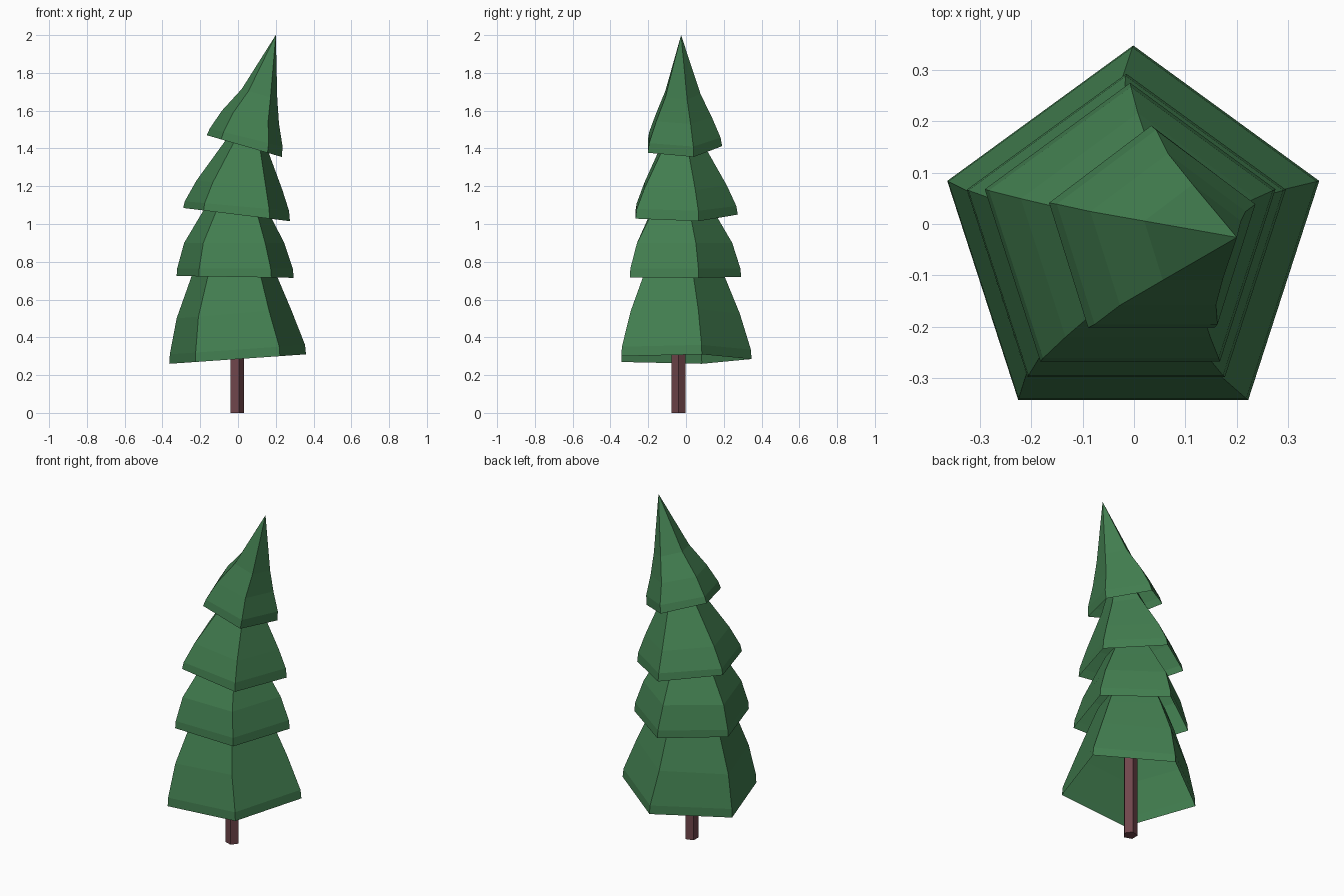
import bpy, bmesh, math

if "Cube" in bpy.data.objects:
    bpy.data.objects.remove(bpy.data.objects["Cube"])

def material(name, color):
    m = bpy.data.materials.new(name)
    m.diffuse_color = (*color, 1)
    m.use_nodes = True
    m.node_tree.nodes["Principled BSDF"].inputs["Base Color"].default_value = m.diffuse_color
    return m

GREEN = material("needles", (0.055, 0.21, 0.08))
BROWN = material("bark", (0.16, 0.06, 0.07))
WIDTH = 2 * math.cos(math.radians(18))      # width of a unit pentagon

def loft(name, rings, cy, start, mat, caps=False):
    """Join tilted pentagon rings, each given as (left x, left z, right x, right z)."""
    bm = bmesh.new()
    loops = []
    for xl, zl, xr, zr in rings:
        r = math.hypot(xr - xl, zr - zl) / WIDTH
        loop = []
        for i in range(5):
            a = math.radians(start + 72 * i)
            u = math.cos(a) / WIDTH
            loop.append(bm.verts.new(((xl + xr) / 2 + u * (xr - xl),
                                      cy + r * math.sin(a),
                                      (zl + zr) / 2 + u * (zr - zl))))
        loops.append(loop)
    for lo, hi in zip(loops, loops[1:]):
        for i in range(5):
            j = (i + 1) % 5
            bm.faces.new((lo[i], lo[j], hi[j], hi[i]))
    if caps:
        bm.faces.new(loops[0][::-1])
        bm.faces.new(loops[-1])
    bmesh.ops.remove_doubles(bm, verts=bm.verts, dist=1e-4)
    me = bpy.data.meshes.new(name)
    bm.to_mesh(me)
    bm.free()
    me.materials.append(mat)
    ob = bpy.data.objects.new(name, me)
    bpy.context.collection.objects.link(ob)

# Trunk
loft("trunk", [(-0.045, 0, 0.031, 0), (-0.045, 0.6, 0.031, 0.6)], -0.04, 0, BROWN, caps=True)

# Foliage tiers, hollow below, each tucked into the one above
tiers = [
    (-0.034, [(-0.363, 0.26, 0.360, 0.31), (-0.361, 0.31, 0.355, 0.36),
              (-0.325, 0.50, 0.280, 0.55), (-0.247, 0.72, 0.208, 0.72),
              (-0.20, 0.83, 0.165, 0.82)]),
    (-0.034, [(-0.325, 0.725, 0.295, 0.715), (-0.322, 0.765, 0.290, 0.765),
              (-0.285, 0.90, 0.245, 0.90), (-0.190, 1.06, 0.175, 1.035),
              (-0.13, 1.16, 0.13, 1.12)]),
    (-0.025, [(-0.290, 1.085, 0.275, 1.015), (-0.282, 1.12, 0.270, 1.07),
              (-0.220, 1.23, 0.235, 1.18), (-0.075, 1.43, 0.165, 1.37),
              (-0.02, 1.51, 0.145, 1.45)]),
    (-0.026, [(-0.165, 1.47, 0.232, 1.355), (-0.150, 1.505, 0.236, 1.41),
              (-0.085, 1.60, 0.217, 1.53), (0.020, 1.715, 0.208, 1.66),
              (0.20, 2.0, 0.20, 2.0)]),
]
for n, (cy, rings) in enumerate(tiers, 1):
    loft(f"foliage_tier_{n}", rings, cy, 90, GREEN)
